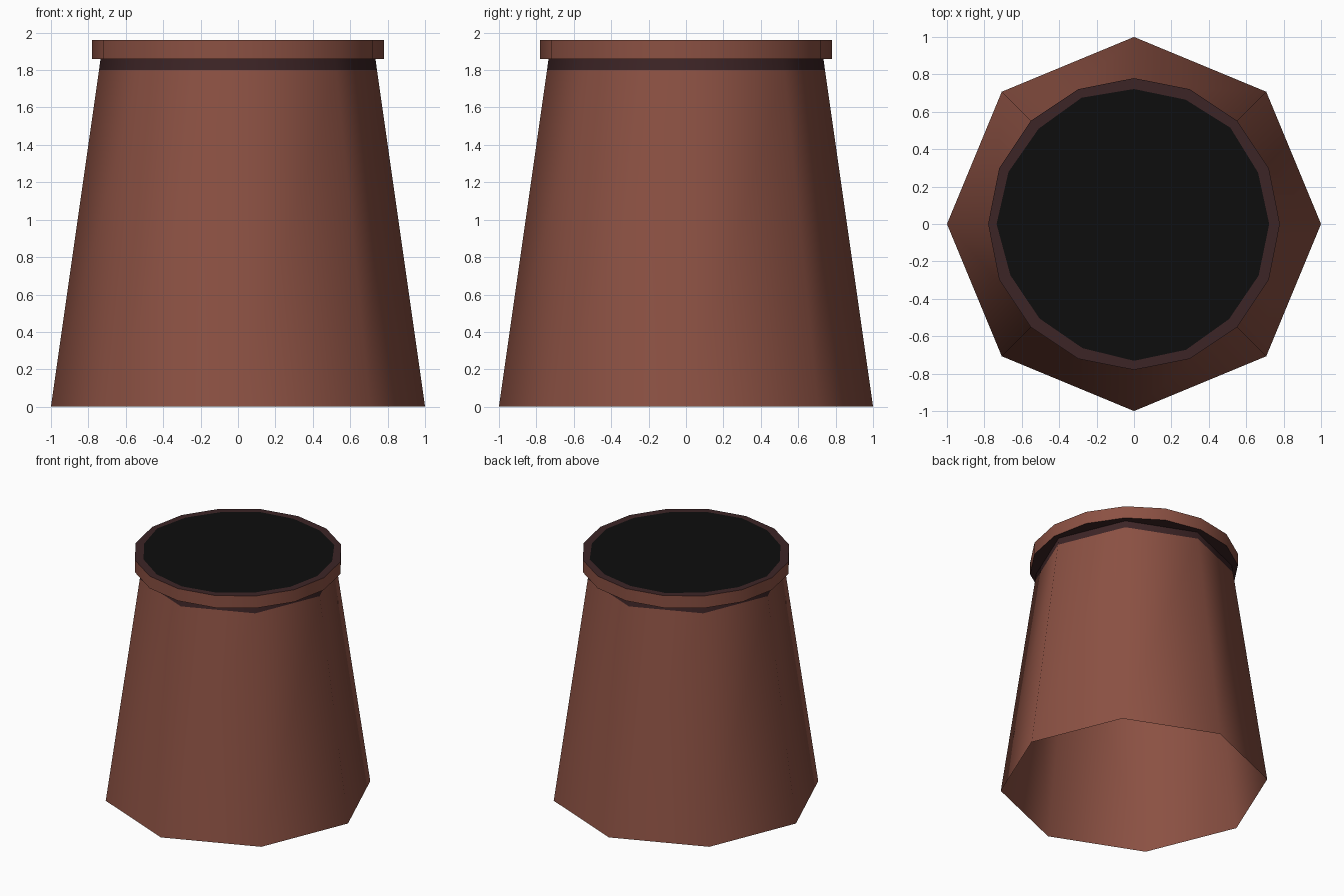
import bpy, bmesh, random
from math import cos, sin, tau, radians

random.seed(4)
cube = bpy.data.objects.get("Cube")
if cube:
    bpy.data.objects.remove(cube, do_unlink=True)


def material(name, rgb):
    mat = bpy.data.materials.new(name)
    mat.use_nodes = True
    mat.diffuse_color = (*rgb, 1)
    mat.node_tree.nodes["Principled BSDF"].inputs["Base Color"].default_value = (*rgb, 1)
    return mat


clay = material("clay brown", (0.26, 0.082, 0.056))
shade = material("dark maroon", (0.046, 0.0178, 0.019))
soil = material("soil black", (0.004, 0.004, 0.004))


def ring(bm, sides, radius, z, wobble=0):
    verts = []
    for i in range(sides):
        a = tau * i / sides
        r = radius + random.uniform(-wobble, wobble)
        verts.append(bm.verts.new((r * cos(a), r * sin(a), z)))
    return verts


def bridge(bm, low, high, slot):
    n = len(low)
    for i in range(n):
        j = (i + 1) % n
        bm.faces.new((low[i], low[j], high[j], high[i])).material_index = slot


def finish(bm, name, mats):
    mesh = bpy.data.meshes.new(name)
    bm.to_mesh(mesh)
    bm.free()
    for mat in mats:
        mesh.materials.append(mat)
    obj = bpy.data.objects.new(name, mesh)
    bpy.context.collection.objects.link(obj)
    bpy.ops.object.select_all(action="DESELECT")
    obj.select_set(True)
    bpy.context.view_layer.objects.active = obj
    bpy.ops.object.shade_smooth_by_angle(angle=radians(60))


# Tapered eight-sided wall, open underneath, with a dark band below the rim
bm = bmesh.new()
foot, band, neck = [ring(bm, 8, r, z) for r, z in ((1, 0), (0.743, 1.8), (0.735, 1.86))]
bridge(bm, foot, band, 0)
bridge(bm, band, neck, 1)
finish(bm, "pot_wall", [clay, shade])

# Sixteen-sided rim, dark above and below, with the soil set into its top
bm = bmesh.new()
low, high = [ring(bm, 16, 0.78, z) for z in (1.86, 1.96)]
soil_edge = ring(bm, 16, 0.725, 1.96, wobble=0.012)
bridge(bm, low, high, 0)
bridge(bm, high, soil_edge, 1)
bm.faces.new(soil_edge).material_index = 2
bm.faces.new(low[::-1]).material_index = 1
finish(bm, "rim_and_soil", [clay, shade, soil])
